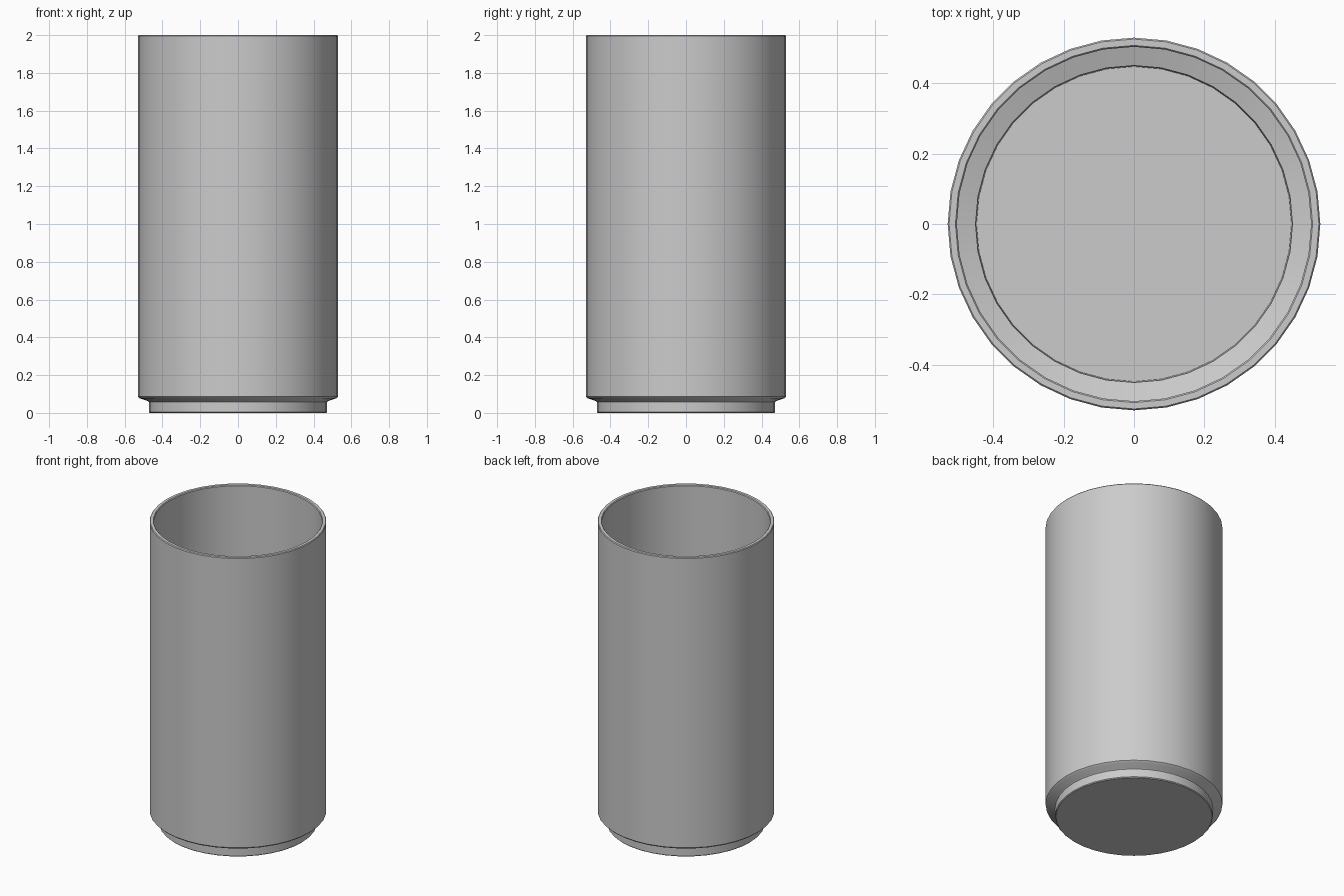
import bpy, bmesh, math

if "Cube" in bpy.data.objects:
    bpy.data.objects.remove(bpy.data.objects["Cube"])

SEGMENTS = 36

# Half section: base, narrow foot, flared step, outer wall, rim, inner wall, floor
profile = [
    (0.467, 0.0), (0.472, 0.005), (0.472, 0.058), (0.477, 0.063),
    (0.520, 0.077), (0.529, 0.086),
    (0.529, 1.995), (0.525, 2.0), (0.507, 2.0), (0.503, 1.995),
    (0.503, 0.100), (0.450, 0.082), (0.447, 0.025),
]


def lathe(name, points, segments):
    """Turn a half section around z and close both ends with flat discs."""
    bm = bmesh.new()
    rings = []
    for r, z in points:
        rings.append([bm.verts.new((r * math.cos(2 * math.pi * i / segments),
                                    r * math.sin(2 * math.pi * i / segments), z))
                      for i in range(segments)])
    for low, high in zip(rings, rings[1:]):
        for i in range(segments):
            j = (i + 1) % segments
            bm.faces.new((low[i], low[j], high[j], high[i]))
    bm.faces.new(rings[0][::-1])
    bm.faces.new(rings[-1])
    mesh = bpy.data.meshes.new(name)
    bm.to_mesh(mesh)
    bm.free()
    obj = bpy.data.objects.new(name, mesh)
    bpy.context.collection.objects.link(obj)
    return obj


# Open cup with a recessed foot
cup = lathe("cup", profile, SEGMENTS)
bpy.context.view_layer.objects.active = cup
cup.select_set(True)
bpy.ops.object.shade_smooth_by_angle(angle=math.radians(35))
